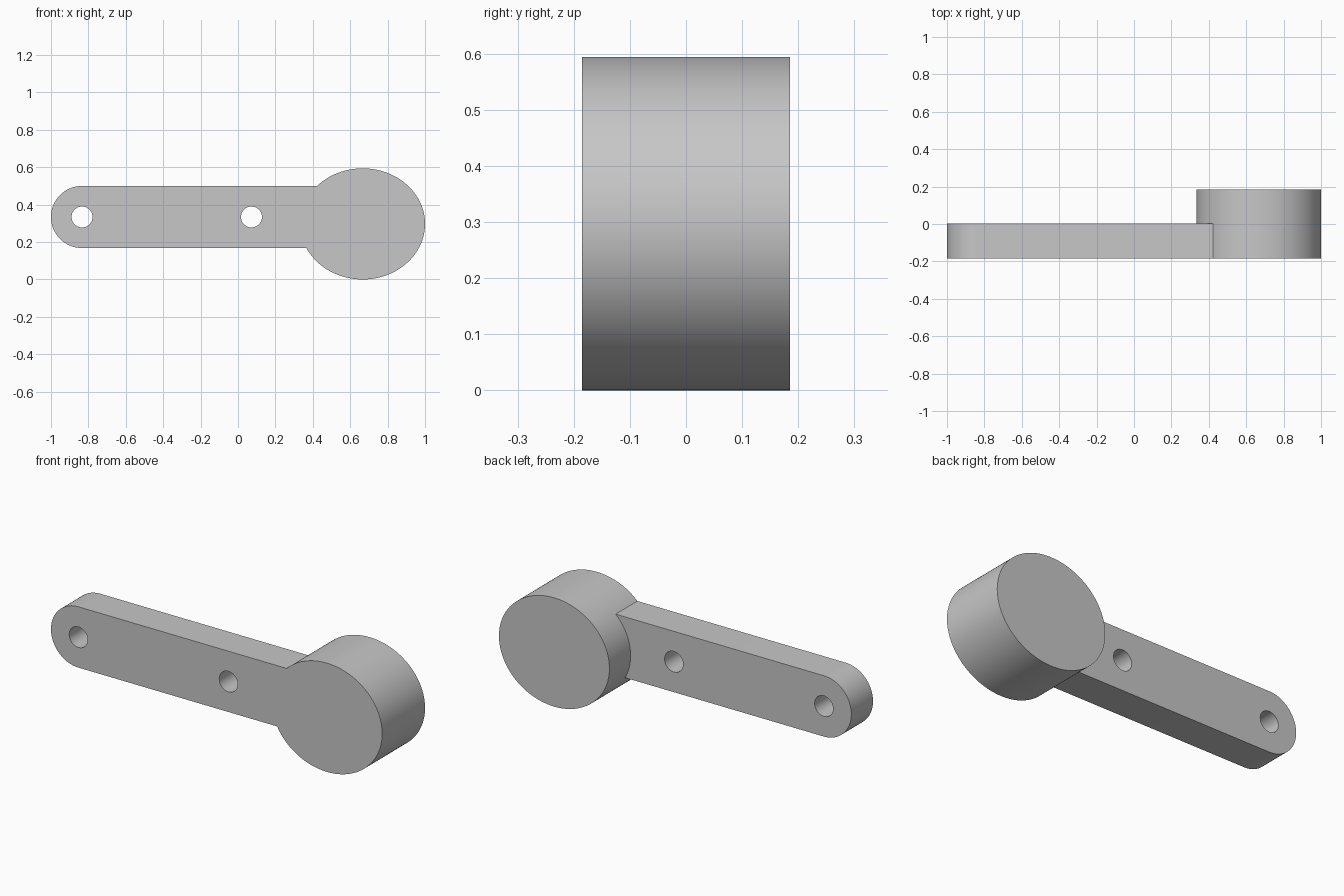
import bpy, bmesh
from math import sin, cos, pi, radians

if "Cube" in bpy.data.objects:
    bpy.data.objects.remove(bpy.data.objects["Cube"])

FRONT, MID, BACK = -0.185, 0.002, 0.185
ARM_Z, ARM_R, ARM_X = 0.334, 0.166, -0.834

grey = bpy.data.materials.new("plain grey")
grey.use_nodes = True
colour = (0.57, 0.57, 0.57, 1)
grey.diffuse_color = colour
grey.node_tree.nodes["Principled BSDF"].inputs["Base Color"].default_value = colour


def arc(cx, cz, rx, rz, start, end, steps):
    return [(cx + rx * cos(start + (end - start) * i / steps),
             cz + rz * sin(start + (end - start) * i / steps)) for i in range(steps + 1)]


def extrude(name, outline, y0, y1):
    """Closed x-z outline swept from y0 to y1."""
    bm = bmesh.new()
    face = bm.faces.new([bm.verts.new((x, y0, z)) for x, z in outline])
    new = bmesh.ops.extrude_face_region(bm, geom=[face])["geom"]
    verts = [g for g in new if isinstance(g, bmesh.types.BMVert)]
    bmesh.ops.translate(bm, verts=verts, vec=(0, y1 - y0, 0))
    bmesh.ops.recalc_face_normals(bm, faces=bm.faces)
    mesh = bpy.data.meshes.new(name)
    bm.to_mesh(mesh)
    bm.free()
    mesh.materials.append(grey)
    obj = bpy.data.objects.new(name, mesh)
    bpy.context.collection.objects.link(obj)
    return obj


def combine(target, other, operation):
    mod = target.modifiers.new(operation.lower(), "BOOLEAN")
    mod.operation, mod.solver, mod.object = operation, "EXACT", other
    bpy.context.view_layer.objects.active = target
    bpy.ops.object.modifier_apply(modifier=mod.name)
    bpy.data.objects.remove(other)


# Oval head, full depth
lever = extrude("lever_arm_with_oval_head",
                arc(0.6665, 0.297, 0.3335, 0.297, 0, 2 * pi, 128)[:-1], FRONT, BACK)

# Arm with a rounded end, flush with the front of the head
outline = arc(ARM_X, ARM_Z, ARM_R, ARM_R, pi / 2, 3 * pi / 2, 48)
outline += [(0.6, ARM_Z - ARM_R), (0.6, ARM_Z + ARM_R)]
combine(lever, extrude("arm", outline, FRONT, MID), "UNION")

# Two bolt holes through the arm
for x in (ARM_X, 0.072):
    hole = extrude("hole_cutter", arc(x, ARM_Z, 0.056, 0.056, 0, 2 * pi, 48)[:-1],
                   FRONT - 0.1, MID + 0.1)
    combine(lever, hole, "DIFFERENCE")

bpy.ops.object.select_all(action="DESELECT")
lever.select_set(True)
bpy.context.view_layer.objects.active = lever
bpy.ops.object.shade_smooth_by_angle(angle=radians(30))
